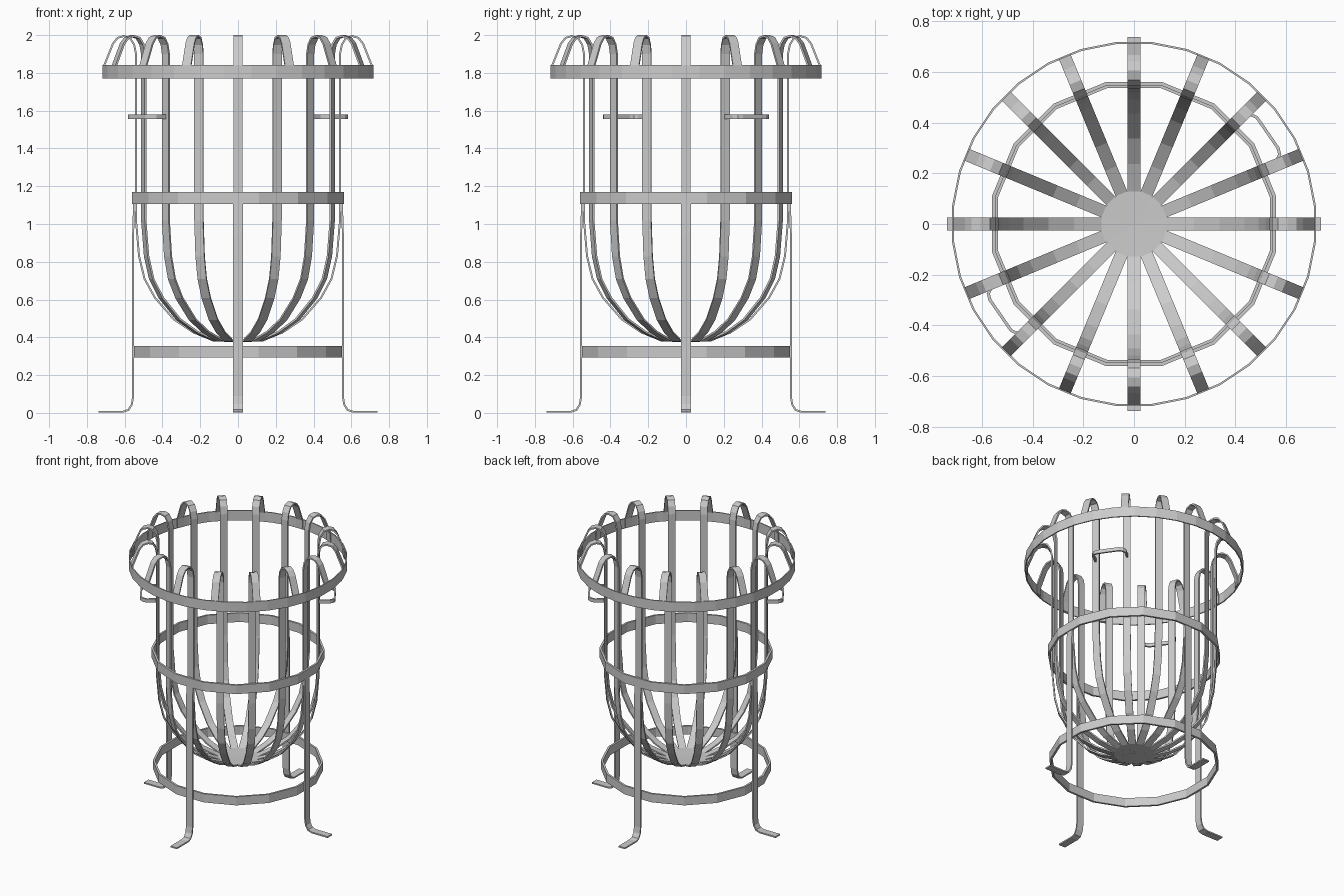
import bpy, bmesh
from math import sin, cos, pi
from mathutils import Vector, Matrix

if "Cube" in bpy.data.objects:
    bpy.data.objects.remove(bpy.data.objects["Cube"])


def make_object(name, bm):
    bmesh.ops.recalc_face_normals(bm, faces=bm.faces)
    me = bpy.data.meshes.new(name)
    bm.to_mesh(me)
    bm.free()
    ob = bpy.data.objects.new(name, me)
    bpy.context.collection.objects.link(ob)
    return ob


def strip(name, path, width, thick, angle=0.0, flat=False):
    """Bent flat bar following a 2D path, either upright (r, z) or flat (x, y)."""
    pts = [Vector(p) for p in path]
    bm = bmesh.new()
    rows = []
    for i, p in enumerate(pts):
        a = (p - pts[i - 1]).normalized() if i else None
        b = (pts[i + 1] - p).normalized() if i < len(pts) - 1 else None
        t = ((a or b) + (b or a)).normalized()
        n = Vector((-t.y, t.x)) * thick / 2 / max(0.5, t.dot(a or b))
        row = []
        for s, w in ((1, 1), (1, -1), (-1, -1), (-1, 1)):
            q = p + n * s
            h = w * width / 2
            row.append(bm.verts.new((q.x, q.y, h) if flat else (q.x, h, q.y)))
        rows.append(row)
    for r0, r1 in zip(rows, rows[1:]):
        for k in range(4):
            bm.faces.new((r0[k], r0[k - 1], r1[k - 1], r1[k]))
    bm.faces.new(rows[0])
    bm.faces.new(rows[-1][::-1])
    bm.transform(Matrix.Rotation(angle, 4, 'Z'))
    return make_object(name, bm)


def hoop(name, apothem, thick, z0, z1, sides):
    """Faceted band with a flat facing each axis."""
    bm = bmesh.new()
    rows = []
    for i in range(sides):
        a = 2 * pi * (i + 0.5) / sides
        k = 1 / cos(pi / sides)
        rows.append([bm.verts.new((r * k * cos(a), r * k * sin(a), z))
                     for r, z in ((apothem, z0), (apothem, z1),
                                  (apothem - thick, z1), (apothem - thick, z0))])
    for i in range(sides):
        r0, r1 = rows[i - 1], rows[i]
        for k in range(4):
            bm.faces.new((r0[k], r0[k - 1], r1[k - 1], r1[k]))
    return make_object(name, bm)


# Sixteen basket ribs: bowl, straight wall, outward hook to the rim
rib = [(0, 0.38), (0.13, 0.383), (0.24, 0.428), (0.34, 0.495), (0.44, 0.61),
       (0.495, 0.71), (0.524, 0.83), (0.54, 1.02), (0.54, 1.9), (0.55, 1.95),
       (0.572, 1.985), (0.605, 1.995), (0.638, 1.985), (0.662, 1.955),
       (0.708, 1.84), (0.71, 1.775)]
for i in range(16):
    strip(f"basket_rib_{i + 1}", rib, 0.05, 0.01, i * pi / 8)

# Four legs with feet turned outward
leg = [(0.55, 1.12), (0.555, 0.95), (0.555, 0.09), (0.562, 0.045),
       (0.58, 0.015), (0.61, 0.006), (0.738, 0.006)]
for i in range(4):
    strip(f"leg_{i + 1}", leg, 0.052, 0.01, i * pi / 2)

# Hoops
hoop("rim_hoop", 0.718, 0.008, 1.77, 1.842, 32)
hoop("middle_hoop", 0.56, 0.014, 1.105, 1.17, 16)
hoop("lower_hoop", 0.55, 0.014, 0.292, 0.354, 16)

# Two opposite handles, each joining a pair of neighbouring ribs
handle = [(0.385, 0.39), (0.435, 0.43), (0.46, 0.432), (0.485, 0.42),
          (0.568, 0.3), (0.575, 0.275), (0.563, 0.25), (0.505, 0.21)]
for i in range(2):
    ob = strip(f"handle_{i + 1}", handle, 0.025, 0.012, i * pi, flat=True)
    ob.location.z = 1.568
